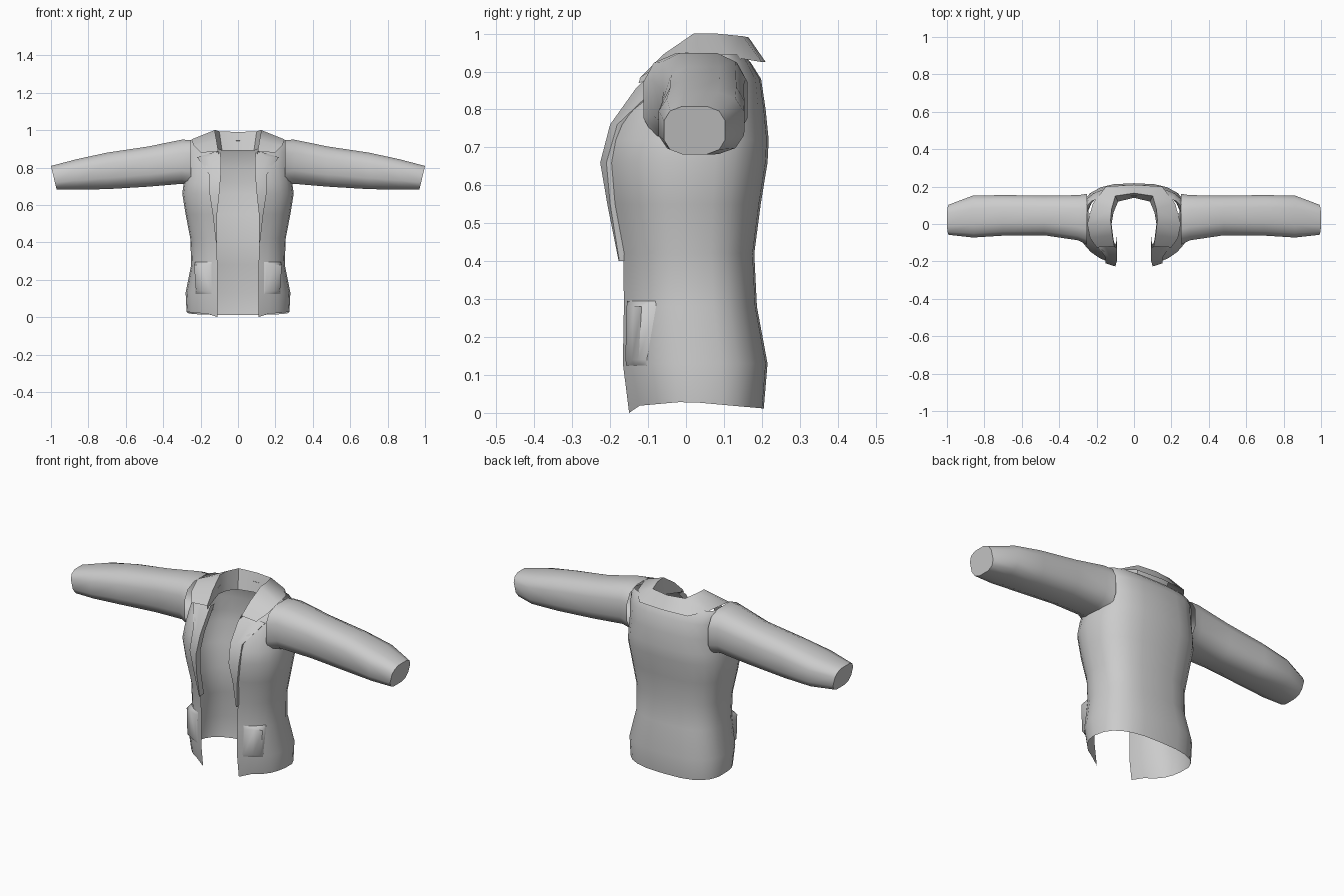
import bpy, bmesh, math

cube = bpy.data.objects.get("Cube")
if cube:
    bpy.data.objects.remove(cube)

grey = bpy.data.materials.new("grey cloth")
grey.use_nodes = True
grey.diffuse_color = (0.6, 0.6, 0.6, 1)
grey.node_tree.nodes["Principled BSDF"].inputs["Base Color"].default_value = (0.6, 0.6, 0.6, 1)


def loft(name, rows, closed=False, cap=False, angle=50):
    """Skin a list of point rows into one mesh, mirrored across x = 0."""
    bm = bmesh.new()
    grid = [[bm.verts.new(p) for p in row] for row in rows]
    n = len(grid[0])
    for a, b in zip(grid, grid[1:]):
        for i in range(n if closed else n - 1):
            j = (i + 1) % n
            bm.faces.new((a[i], a[j], b[j], b[i]))
    if cap:
        bm.faces.new(grid[-1])
    bmesh.ops.recalc_face_normals(bm, faces=bm.faces)
    mesh = bpy.data.meshes.new(name)
    bm.to_mesh(mesh)
    bm.free()
    mesh.materials.append(grey)
    obj = bpy.data.objects.new(name, mesh)
    bpy.context.collection.objects.link(obj)
    mirror = obj.modifiers.new("Mirror", "MIRROR")
    mirror.merge_threshold = 0.002
    bpy.context.view_layer.objects.active = obj
    obj.select_set(True)
    bpy.ops.object.shade_smooth_by_angle(angle=math.radians(angle))
    obj.select_set(False)
    return obj


# Torso levels: height, front edge x, front y, half width, back y
LEVELS = [
    (0.02, 0.11, -0.155, 0.275, 0.205),
    (0.13, 0.11, -0.18, 0.28, 0.215),
    (0.28, 0.11, -0.18, 0.25, 0.187),
    (0.42, 0.115, -0.182, 0.255, 0.18),
    (0.55, 0.125, -0.21, 0.28, 0.197),
    (0.66, 0.125, -0.225, 0.298, 0.215),
    (0.72, 0.12, -0.215, 0.29, 0.218),
    (0.80, 0.11, -0.18, 0.28, 0.21),
    (0.88, 0.11, -0.105, 0.275, 0.198),
    (0.925, 0.12, -0.04, 0.27, 0.17),
    (0.945, 0.12, 0.01, 0.25, 0.15),
]
FRONT, BACK = 0.95, 0.72


def level(z):
    """Torso measurements at any height."""
    for a, b in zip(LEVELS, LEVELS[1:]):
        if z <= b[0]:
            t = max(0, (z - a[0]) / (b[0] - a[0]))
            return [p + (q - p) * t for p, q in zip(a, b)]
    return LEVELS[-1]


def front_y(x, z):
    """Front surface of the torso."""
    _, _, yf, hw, yb = level(z)
    mid, half = (yf + yb) / 2, (yb - yf) / 2
    return mid - half * max(0, 1 - min(1, x / hw) ** (2 / FRONT)) ** (FRONT / 2)


def torso_row(z, edge, yf, hw, yb):
    mid, half = (yf + yb) / 2, (yb - yf) / 2
    start = math.acos((edge / hw) ** (1 / FRONT))
    row = []
    for i in range(6):
        a = start * (1 - i / 5)
        row.append((hw * math.cos(a) ** FRONT, mid - half * math.sin(a) ** FRONT, z))
    for i in range(1, 7):
        a = math.pi / 2 * i / 6
        row.append((hw * max(0, math.cos(a)) ** BACK, mid + half * math.sin(a) ** BACK, z))
    row[-1] = (0, yb, z)
    return row


# Jacket body, with the hem dipping at the front corner and rising at the sides
rows = [torso_row(*lv) for lv in LEVELS]
rows[0] = [(x, y, 0.03 - 0.018 * abs(y) / 0.2) for x, y, z in rows[0]]
rows[0][0] = (0.11, -0.15, 0)
loft("jacket_body", rows)

# Sleeves: x, bottom z, top z, front y, back y
SLEEVE = [
    (0.25, 0.70, 0.95, -0.115, 0.165),
    (0.30, 0.71, 0.952, -0.09, 0.157),
    (0.48, 0.695, 0.915, -0.063, 0.155),
    (0.70, 0.682, 0.882, -0.065, 0.157),
    (0.86, 0.68, 0.847, -0.075, 0.155),
    (0.985, 0.68, 0.81, -0.06, 0.105),
]


def sleeve_ring(x, z0, z1, y0, y1, sides=12):
    ring = []
    for i in range(sides):
        a = 2 * math.pi * (i + 0.5) / sides
        c, s = math.cos(a), math.sin(a)
        c = math.copysign(abs(c) ** 0.7, c)
        s = math.copysign(abs(s) ** 0.7, s)
        slant = 0.0155 * s if x > 0.9 else 0
        ring.append((x + slant, (y0 + y1) / 2 + c * (y1 - y0) / 2,
                     (z0 + z1) / 2 + s * (z1 - z0) / 2))
    return ring


loft("sleeves", [sleeve_ring(*s) for s in SLEEVE], closed=True, cap=True, angle=65)

# Folded collar, from the back centre round to the front: stand, fold, outer edge
loft("collar", [
    [(0, 0.14, 0.89), (0, 0.165, 0.99), (0, 0.21, 0.925)],
    [(0.085, 0.12, 0.89), (0.10, 0.15, 0.993), (0.15, 0.2, 0.925)],
    [(0.11, 0.06, 0.90), (0.12, 0.08, 1.0), (0.22, 0.11, 0.94)],
    [(0.12, 0, 0.90), (0.125, 0.02, 1.0), (0.25, 0, 0.95)],
    [(0.11, -0.08, 0.88), (0.115, -0.06, 0.945), (0.235, -0.075, 0.915)],
    [(0.10, -0.125, 0.87), (0.105, -0.12, 0.885), (0.20, -0.125, 0.88)],
])

# Lapels lying on the front: height, inner x, outer x
lapel = []
for z, inner, outer in [(0.40, 0.112, 0.118), (0.55, 0.112, 0.135), (0.66, 0.10, 0.152),
                        (0.76, 0.092, 0.152), (0.855, 0.092, 0.218), (0.882, 0.095, 0.13)]:
    middle = (inner + outer) / 2
    lapel.append([(inner, front_y(inner, z) + 0.025, z)]
                 + [(x, front_y(x, z) - 0.012, z) for x in (inner, middle, outer)]
                 + [(outer, front_y(outer, z) + 0.004, z)])
loft("lapels", lapel)

# Patch pockets, standing away from the body towards the side
pocket = []
for z, bulge in [(0.125, 0), (0.14, 0.5), (0.28, 1), (0.295, 0)]:
    row = []
    for x, out in [(0.14, 0), (0.145, 0.3), (0.185, 0.6), (0.215, 1), (0.228, 0)]:
        d = 0.028 * out * bulge
        row.append((x + 0.7 * d, front_y(x, z) - 0.7 * d - 0.002, z))
    pocket.append(row)
loft("pockets", pocket)
